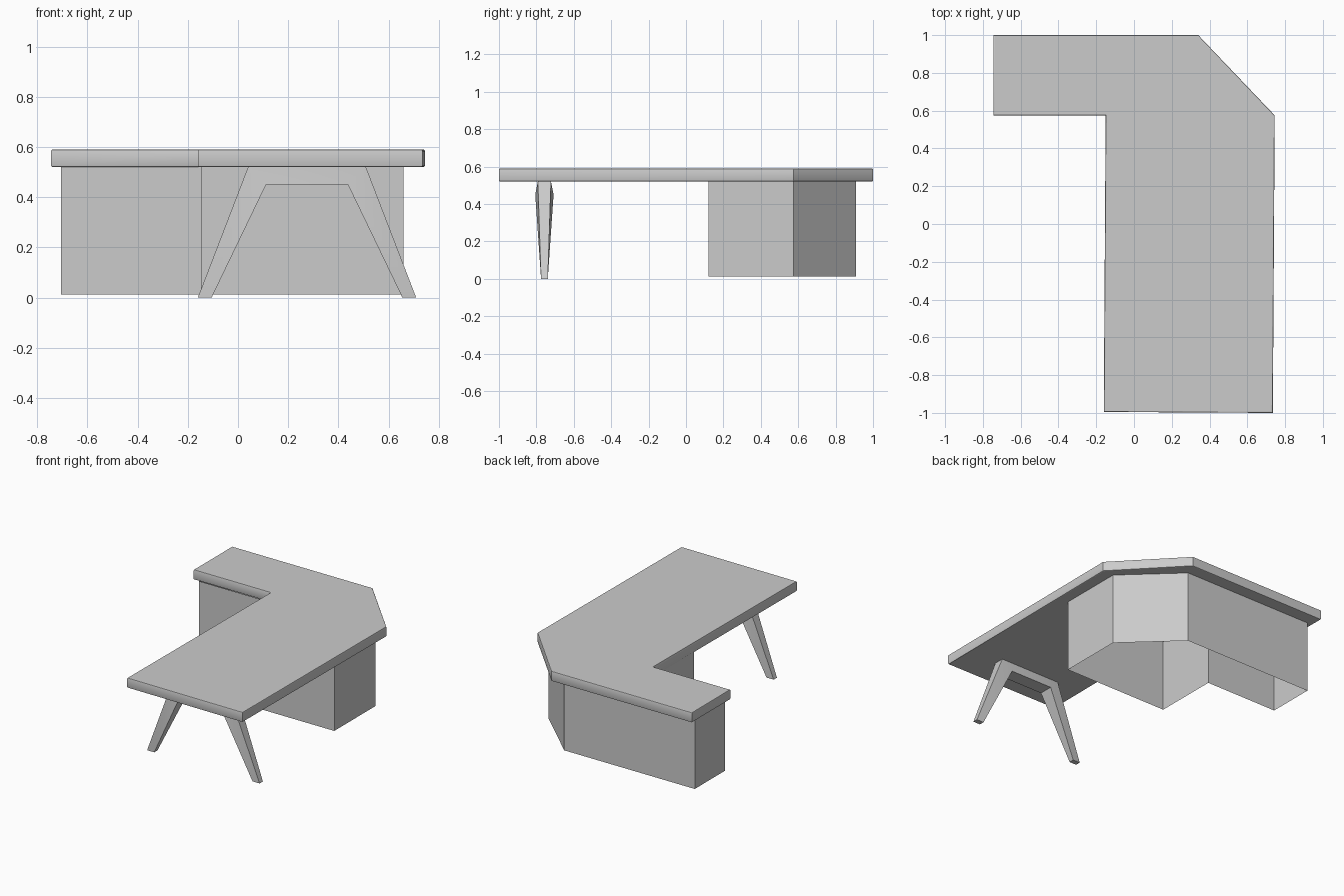
import bpy
import bmesh
from math import radians

cube = bpy.data.objects.get("Cube")
if cube:
    bpy.data.objects.remove(cube, do_unlink=True)

grey = bpy.data.materials.new("light_grey")
grey.use_nodes = True
grey.diffuse_color = (0.6, 0.6, 0.6, 1)
grey.node_tree.nodes["Principled BSDF"].inputs["Base Color"].default_value = (0.6, 0.6, 0.6, 1)


def finish(bm, name, angle):
    """Turn a bmesh into a shaded object."""
    mesh = bpy.data.meshes.new(name)
    bm.to_mesh(mesh)
    bm.free()
    mesh.materials.append(grey)
    obj = bpy.data.objects.new(name, mesh)
    bpy.context.collection.objects.link(obj)
    bpy.ops.object.select_all(action="DESELECT")
    obj.select_set(True)
    bpy.context.view_layer.objects.active = obj
    bpy.ops.object.shade_smooth_by_angle(angle=radians(angle))
    return obj


def extrude_outline(outline, low, high):
    """Raise a counter-clockwise outline into a solid."""
    bm = bmesh.new()
    face = bm.faces.new([bm.verts.new((x, y, low)) for x, y in outline])
    raised = bmesh.ops.extrude_face_region(bm, geom=[face], use_keep_orig=True)
    for v in raised["geom"]:
        if isinstance(v, bmesh.types.BMVert):
            v.co.z = high
    bmesh.ops.recalc_face_normals(bm, faces=bm.faces)
    return bm


# L-shaped desk top with a cut corner and softened rims
top_outline = [(-0.745, 0.575), (-0.15, 0.575), (-0.16, -0.995), (0.735, -1),
               (0.745, 0.575), (0.34, 1), (-0.745, 1)]
bm = extrude_outline(top_outline, 0.52, 0.59)
rims = [e for e in bm.edges if abs(e.verts[0].co.z - e.verts[1].co.z) < 0.01]
bmesh.ops.bevel(bm, geom=rims, offset=0.006, segments=2, profile=0.5, affect="EDGES")
desk_top = finish(bm, "desk_top", 35)
for poly in desk_top.data.polygons:
    if abs(poly.normal.z) > 0.99:
        poly.use_smooth = False

# Cabinet walls below the corner, open underneath
cabinet_outline = [(-0.705, 0.575), (-0.147, 0.575), (-0.147, 0.12), (0.66, 0.12),
                   (0.66, 0.575), (0.304, 0.91), (-0.705, 0.91)]
bm = extrude_outline(cabinet_outline, 0.012, 0.52)
caps = [f for f in bm.faces if abs(f.normal.z) > 0.9]
bmesh.ops.delete(bm, geom=caps, context="FACES_ONLY")
finish(bm, "corner_cabinet", 30)

# Splayed leg frame: tapered legs joined by a crossbar, narrower on its outer side
centre_x, centre_y = 0.275, -0.757
half = [((0.435, 0, 0.018), (0.38, 0, 0.018)),
        ((0.235, 0.52, 0.035), (0.163, 0.45, 0.049))]
stations = [(-1, half[0]), (-1, half[1]), (1, half[1]), (1, half[0])]
bm = bmesh.new()
rings = []
for side, (outer, inner) in stations:
    ring = []
    for (x, z, w), order in ((outer, (-1, 1)), (inner, (1, -1))):
        for s in order:
            ring.append(bm.verts.new((centre_x + side * x, centre_y + s * w, z)))
    rings.append(ring)
for a, b in zip(rings, rings[1:]):
    for i in range(4):
        j = (i + 1) % 4
        bm.faces.new((a[i], a[j], b[j], b[i]))
bm.faces.new(rings[0])
bm.faces.new(rings[-1])
bmesh.ops.recalc_face_normals(bm, faces=bm.faces)
finish(bm, "leg_frame", 30)
